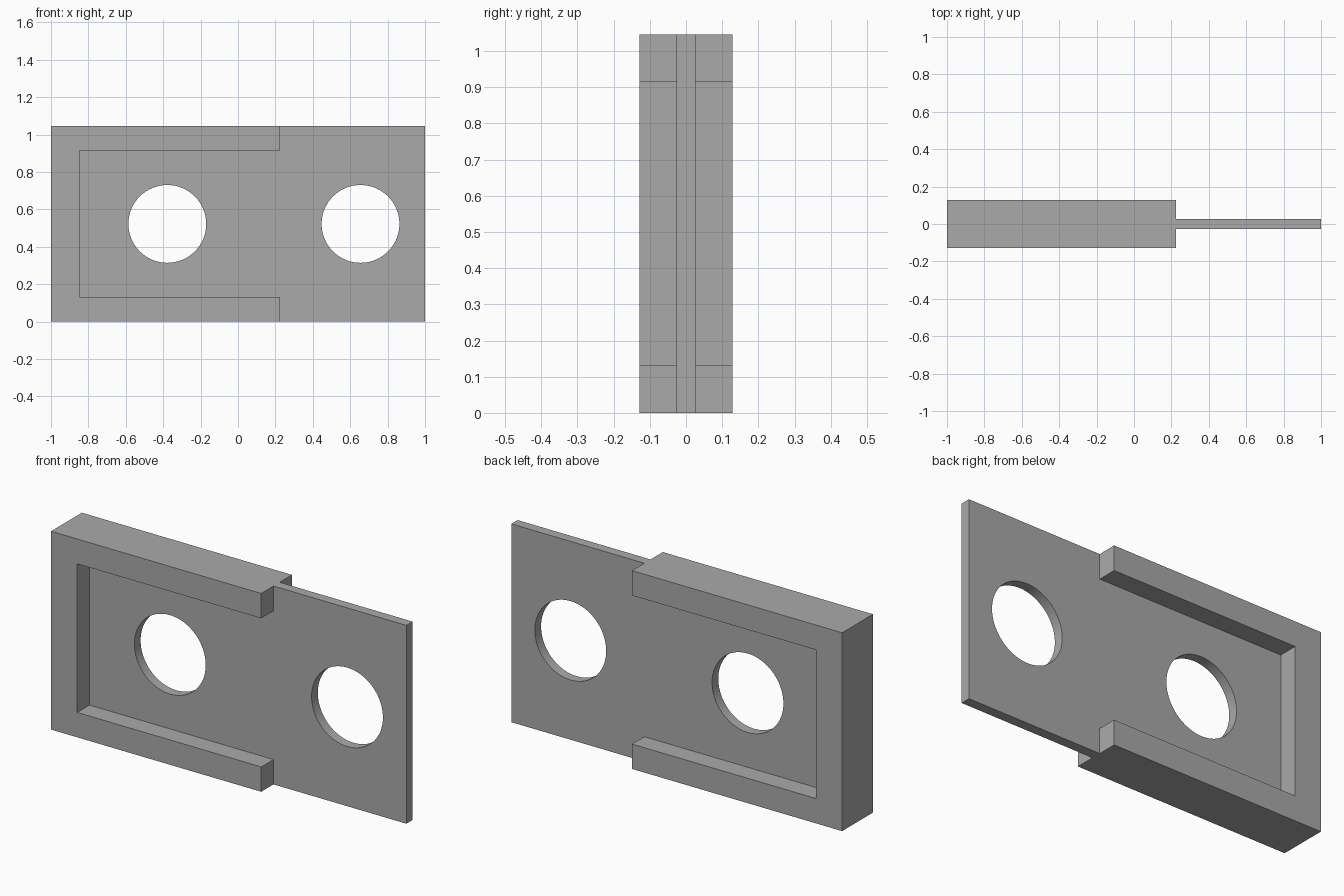
import bpy
import bmesh

LENGTH, DEPTH, HEIGHT = 2.0, 0.256, 1.045
WEB = 0.026          # half thickness of the thin plate
RAIL_END = 0.225     # where the raised rim stops
RIM_X, RIM_Z = -0.848, 0.131
HOLE_RADIUS = 0.208

if "Cube" in bpy.data.objects:
    bpy.data.objects.remove(bpy.data.objects["Cube"], do_unlink=True)

grey = bpy.data.materials.new("plain grey")
grey.use_nodes = True
colour = (0.4, 0.4, 0.4, 1)
grey.diffuse_color = colour
grey.node_tree.nodes["Principled BSDF"].inputs["Base Color"].default_value = colour


def prism(name, profile, y0, y1):
    """Extrude an x-z outline from y0 to y1."""
    bm = bmesh.new()
    face = bm.faces.new([bm.verts.new((x, y0, z)) for x, z in profile])
    new = bmesh.ops.extrude_face_region(bm, geom=[face])["geom"]
    verts = [v for v in new if isinstance(v, bmesh.types.BMVert)]
    bmesh.ops.translate(bm, verts=verts, vec=(0, y1 - y0, 0))
    bmesh.ops.recalc_face_normals(bm, faces=bm.faces)
    mesh = bpy.data.meshes.new(name)
    bm.to_mesh(mesh)
    bm.free()
    mesh.materials.append(grey)
    obj = bpy.data.objects.new(name, mesh)
    bpy.context.collection.objects.link(obj)
    return obj


def cut(target, cutter):
    cutter.hide_render = True
    cutter.hide_set(True)
    mod = target.modifiers.new(cutter.name, "BOOLEAN")
    mod.operation, mod.solver, mod.object = "DIFFERENCE", "EXACT", cutter


# Solid block
half = LENGTH / 2
body = prism("link_plate", [(-half, 0), (half, 0), (half, HEIGHT), (-half, HEIGHT)],
             -DEPTH / 2, DEPTH / 2)

# Recess on both faces, open towards the thin tongue
top = HEIGHT - RIM_Z
outline = [(RIM_X, RIM_Z), (RAIL_END, RIM_Z), (RAIL_END, -0.2), (1.2, -0.2),
           (1.2, HEIGHT + 0.2), (RAIL_END, HEIGHT + 0.2), (RAIL_END, top), (RIM_X, top)]
for name, side in (("front", -1), ("back", 1)):
    cut(body, prism(name + "_recess_cutter", outline, side * WEB, side * 0.4))

# Round through holes
for name, x in (("rim", -0.378), ("tongue", 0.655)):
    bpy.ops.mesh.primitive_cylinder_add(vertices=64, radius=HOLE_RADIUS, depth=1,
                                        location=(x, 0, HEIGHT / 2), rotation=(1.5707963, 0, 0))
    cutter = bpy.context.object
    cutter.name = name + "_hole_cutter"
    cutter.data.materials.append(grey)
    cut(body, cutter)

# Apply the cuts, then smooth the hole walls only
bpy.context.view_layer.update()
evaluated = body.evaluated_get(bpy.context.evaluated_depsgraph_get())
mesh = bpy.data.meshes.new_from_object(evaluated)
body.modifiers.clear()
body.data = mesh
for obj in [o for o in bpy.data.objects if o.name.endswith("_cutter")]:
    bpy.data.objects.remove(obj, do_unlink=True)
bpy.ops.object.select_all(action="DESELECT")
body.select_set(True)
bpy.context.view_layer.objects.active = body
bpy.ops.object.shade_smooth_by_angle(angle=0.6)
